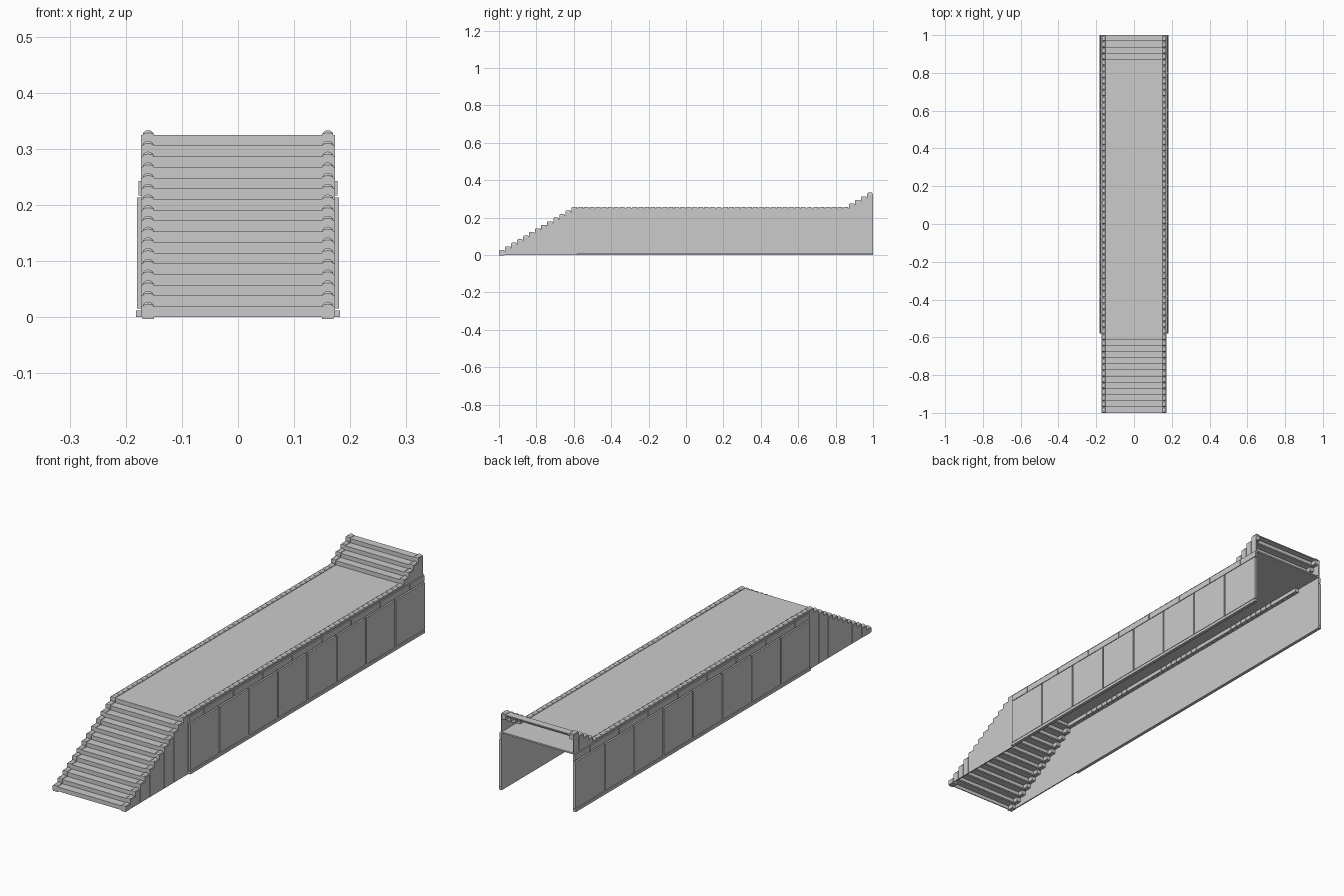
import bpy, bmesh, math

if "Cube" in bpy.data.objects:
    bpy.data.objects.remove(bpy.data.objects["Cube"])

N = 62                    # modules along the length
P = 2.0 / N               # step depth
R = 0.3247 / 17           # step rise
T = 0.004                 # sheet thickness


def level(i):
    """Step number at module i: lower flight, flat deck, upper flight."""
    return min(i + 1, 13) if i < 58 else 13 + i - 57


def y_at(i):
    return -1 + i * P


def finish(name, bm):
    bmesh.ops.recalc_face_normals(bm, faces=bm.faces)
    me = bpy.data.meshes.new(name)
    bm.to_mesh(me)
    bm.free()
    ob = bpy.data.objects.new(name, me)
    bpy.context.collection.objects.link(ob)
    return ob


def box(bm, x0, x1, y0, y1, z0, z1):
    vs = bmesh.ops.create_cube(bm, size=1)["verts"]
    for v in vs:
        v.co.x = x0 if v.co.x < 0 else x1
        v.co.y = y0 if v.co.y < 0 else y1
        v.co.z = z0 if v.co.z < 0 else z1


def loft(bm, sections):
    """Skin closed rings of points and cap both ends."""
    rings = [[bm.verts.new(p) for p in s] for s in sections]
    n = len(rings[0])
    for a, b in zip(rings, rings[1:]):
        for j in range(n):
            bm.faces.new((a[j], a[(j + 1) % n], b[(j + 1) % n], b[j]))
    bm.faces.new(rings[0])
    bm.faces.new(rings[-1])


def mirrored(ob):
    ob.modifiers.new("mirror", 'MIRROR').use_axis[0] = True
    return ob


# Folded sheet stairs with slim nosings, open underneath
def flight(name, modules):
    bm = bmesh.new()
    for i in modules:
        z = level(i) * R
        y = y_at(i)
        box(bm, -0.168, 0.168, y, min(y + P + T, 1), z - T, z)
        box(bm, -0.168, 0.168, y + 0.002, y + 0.002 + T, z - R, z - T)
    return finish(name, bm)


flight("lower_steps", range(13))
flight("upper_steps", range(58, N))

# Flat deck, carried on beneath the upper flight to the rear end
bm = bmesh.new()
box(bm, -0.17, 0.17, y_at(12), 1, 13 * R - 0.006, 13 * R)
finish("deck", bm)

# Domed curb blocks, one per module
bm = bmesh.new()
for i in range(N):
    z = level(i) * R
    bottom = z - R - 0.003
    sections = []
    for f, h in ((0.0, 0.004), (0.14, 0.0085), (0.8, 0.0085), (0.94, 0.004)):
        y = y_at(i) + f * P
        ring = [(0.15, y, bottom), (0.17, y, bottom)]
        ring += [(0.16 + 0.01 * math.cos(a * math.pi / 6), y,
                  z + h * math.sin(a * math.pi / 6)) for a in range(7)]
        sections.append(ring)
    loft(bm, sections)
mirrored(finish("curb_blocks", bm))

# Thin stepped side walls: ribbed below the flights, plain along the deck
bm = bmesh.new()
for i in list(range(13)) + list(range(58, N)):
    z0 = 0 if i < 13 else 0.235
    y = y_at(i)
    box(bm, 0.1675, 0.1725, y, y + P * 0.96, z0, level(i) * R)
    box(bm, 0.1675, 0.1715, y + P * 0.96, y + P, z0, level(i) * R)
box(bm, 0.1675, 0.1725, y_at(13), 1, 0, 13 * R)
mirrored(finish("side_walls", bm))

# Eight cladding panels on each side
Y0 = -0.58
W = (1 - Y0) / 8
bm = bmesh.new()
for k in range(8):
    y = Y0 + k * W
    box(bm, 0.172, 0.180, y + 0.003, y + W - (0.003 if k < 7 else 0), 0.015, 0.213)
mirrored(finish("side_panels", bm))

# Upper trim with joints staggered against the panels
bm = bmesh.new()
cuts = [Y0] + [Y0 + (k + 0.5) * W for k in range(8)] + [1]
for a, b in zip(cuts, cuts[1:]):
    box(bm, 0.172, 0.1775, a + 0.002, b - (0.002 if b < 1 else 0), 0.217, 0.243)
mirrored(finish("upper_trim", bm))

# Base rail
bm = bmesh.new()
box(bm, 0.172, 0.1815, Y0, 1, 0, 0.012)
mirrored(finish("base_rail", bm))
